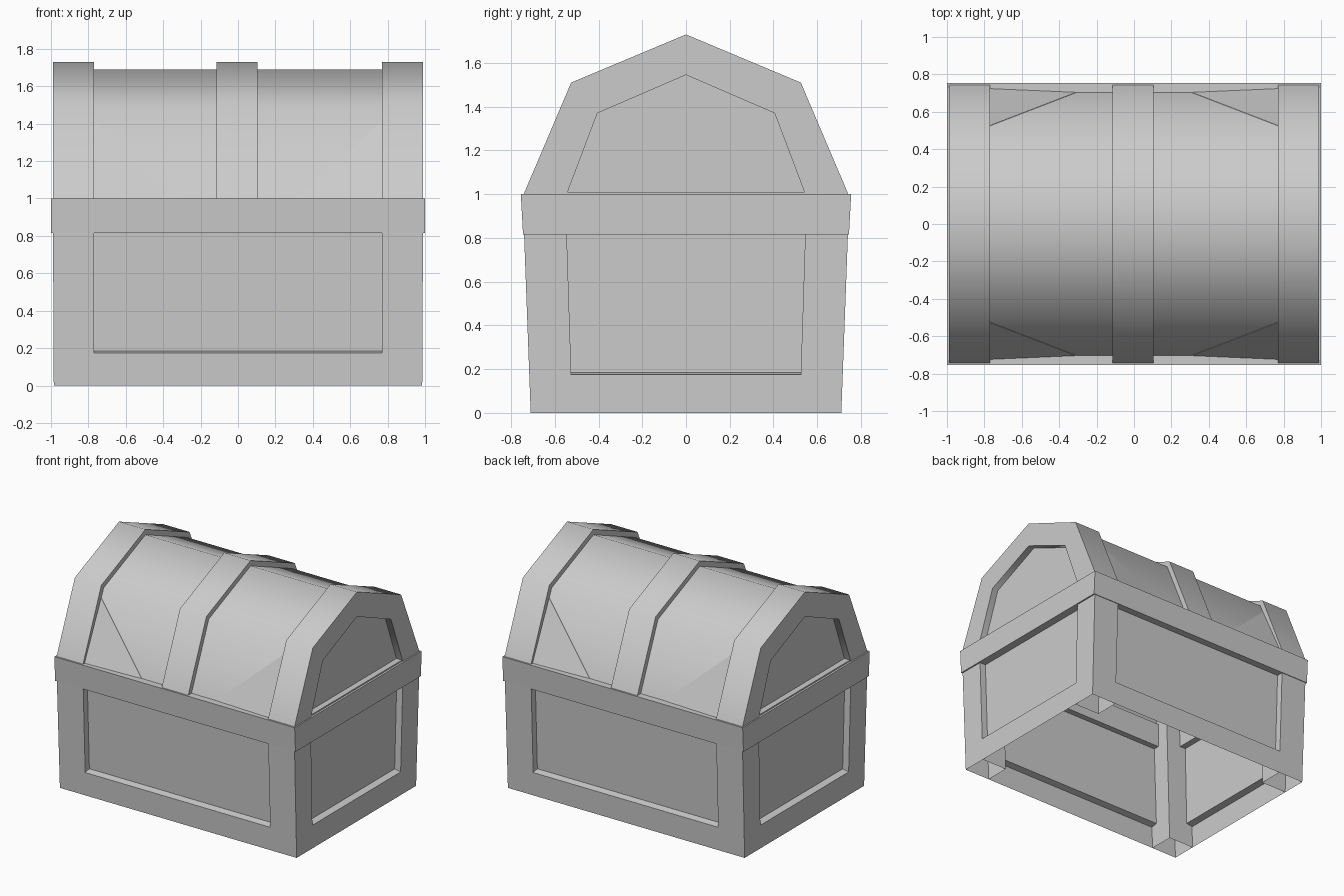
import bpy, bmesh, math

if "Cube" in bpy.data.objects:
    bpy.data.objects.remove(bpy.data.objects["Cube"])

grey = bpy.data.materials.new("plain grey")
grey.diffuse_color = (0.6, 0.6, 0.6, 1)
grey.use_nodes = True
grey.node_tree.nodes["Principled BSDF"].inputs["Base Color"].default_value = grey.diffuse_color


def finish(name, bm, smooth=False):
    bmesh.ops.recalc_face_normals(bm, faces=bm.faces)
    me = bpy.data.meshes.new(name)
    bm.to_mesh(me)
    bm.free()
    me.materials.append(grey)
    if smooth:
        me.shade_smooth()
        me.set_sharp_from_angle(angle=math.radians(60))
    bpy.context.collection.objects.link(bpy.data.objects.new(name, me))


def loft(name, ring_a, ring_b, smooth=False, open_start=False):
    """Solid between two matching rings of 3D points."""
    bm = bmesh.new()
    a = [bm.verts.new(p) for p in ring_a]
    b = [bm.verts.new(p) for p in ring_b]
    n = len(a)
    if not open_start:
        bm.faces.new(a)
    bm.faces.new(b[::-1])
    for i in range(n):
        j = (i + 1) % n
        bm.faces.new((a[i], b[i], b[j], a[j]))
    finish(name, bm, smooth)


def strip(name, left, right):
    """Open sheet between two matching lines of 3D points."""
    bm = bmesh.new()
    a = [bm.verts.new(p) for p in left]
    b = [bm.verts.new(p) for p in right]
    for i in range(len(a) - 1):
        bm.faces.new((a[i], b[i], b[i + 1], a[i + 1]))
    finish(name, bm)


def prism(name, profile, x0, x1, smooth=False):
    """Extrude a (y, z) profile along x."""
    loft(name, [(x0, y, z) for y, z in profile],
         [(x1, y, z) for y, z in profile], smooth)


def rect(x0, x1, y0, y1, z):
    return [(x0, y0, z), (x1, y0, z), (x1, y1, z), (x0, y1, z)]


def arch(foot, knee, knee_z, top, base=1.0):
    return [(-foot, base), (-knee, knee_z), (0, top), (knee, knee_z), (foot, base)]


def wall_y(z):          # outer faces lean outwards
    return 0.71 + 0.037 * z


def wall_x(z):
    return 0.985 + 0.005 * z


def post_y(z):          # inner side of the corner posts
    return 0.519 + 0.032 * z


# hollow corner posts, open underneath
for sx in (-1, 1):
    for sy in (-1, 1):
        loft("corner_post",
             rect(sx * 0.77, sx * wall_x(0), sy * post_y(0), sy * wall_y(0), 0),
             rect(sx * 0.77, sx * wall_x(1), sy * post_y(1), sy * wall_y(1), 1.0),
             open_start=True)

# thin wall sheets: bottom rail stepping in to the recessed panel (height, depth)
steps = [(0, 0), (0.175, 0), (0.185, 0.05), (0.9, 0.05)]
for s, y_side, x_side in ((-1, "front", "left"), (1, "back", "right")):
    line = [(s * (wall_y(z) - d), z) for z, d in steps]
    strip(y_side + "_wall", [(-0.77, y, z) for y, z in line],
          [(0.77, y, z) for y, z in line])
    strip(x_side + "_wall",
          [(s * (wall_x(z) - d), -post_y(z), z) for z, d in steps],
          [(s * (wall_x(z) - d), post_y(z), z) for z, d in steps])

    # rim around the top of the box
    prism(y_side + "_rim", [(s * 0.745, 0.815), (s * 0.755, 1.0),
                            (s * 0.645, 1.0), (s * 0.645, 0.815)], -1, 1)
    loft(x_side + "_rim", rect(s * 0.89, s, -0.745, 0.745, 0.815),
         rect(s * 0.89, s, -0.755, 0.755, 1.0))

# lid profiles
outer = arch(0.742, 0.525, 1.51, 1.73)
board = arch(0.702, 0.497, 1.48, 1.69)
board_in = arch(0.68, 0.483, 1.46, 1.667)
hoop_in = arch(0.545, 0.405, 1.37, 1.545)

# lid boards, end hoops, middle band
prism("lid_boards", board + board_in[::-1], -0.78, 0.78, True)
for s in (-1, 1):
    prism("lid_end_hoop", outer + hoop_in[::-1], s * 0.77, s * 0.99, True)
    prism("lid_end_panel", arch(0.55, 0.41, 1.375, 1.55), s * 0.925, s * 0.94)
    prism("lid_end_sill", [(-0.56, 0.99), (0.56, 0.99), (0.56, 1.01), (-0.56, 1.01)],
          s * 0.91, s * 0.985)
prism("lid_middle_band", outer + board_in[::-1], -0.115, 0.105, True)

# lower outer corners of the lid boards, flaring out to the hoops
for sx in (-1, 1):
    for sy in (-1, 1):
        tri = [(sx * 0.775, sy * 0.525, 1.42), (sx * 0.775, sy * 0.724, 1.0),
               (sx * 0.31, sy * 0.704, 1.0)]
        loft("lid_flared_corner", tri, [(x, y - sy * 0.022, z) for x, y, z in tri])
